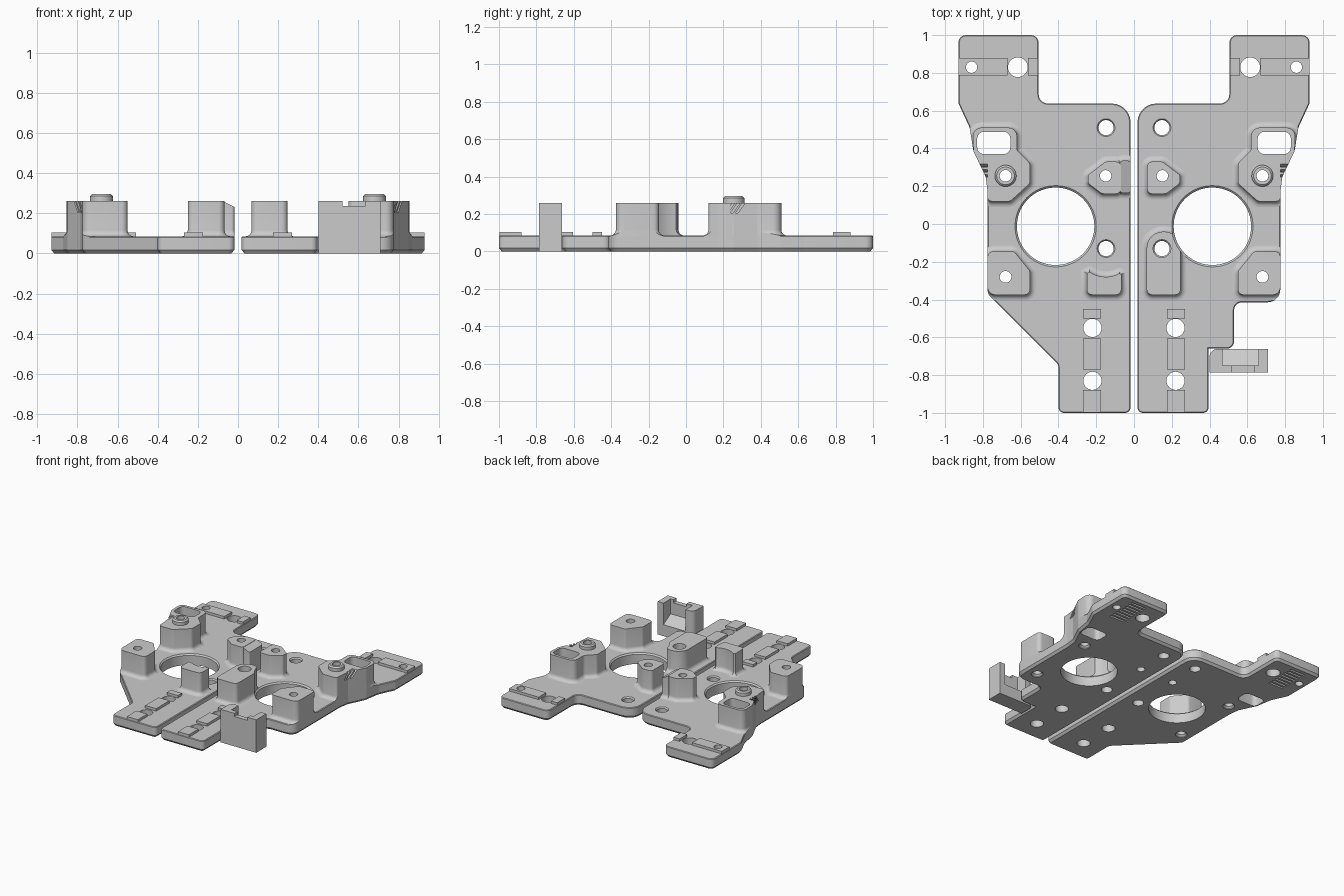
import bpy, bmesh, math
from mathutils import Vector, Matrix

if "Cube" in bpy.data.objects:
    bpy.data.objects.remove(bpy.data.objects["Cube"])

grey = bpy.data.materials.new("light grey plastic")
grey.use_nodes = True
grey.diffuse_color = (0.6, 0.6, 0.6, 1)
grey.node_tree.nodes["Principled BSDF"].inputs["Base Color"].default_value = (0.6, 0.6, 0.6, 1)

THICK, TOP, RAIL = 0.085, 0.26, 0.105


def outline(corners, off=0.0, steps=6):
    """Corners (x, y, radius), counter-clockwise, offset outward and rounded."""
    pts, out = [Vector(c[:2]) for c in corners], []
    for i, p in enumerate(pts):
        d0 = (p - pts[i - 1]).normalized()
        d1 = (pts[(i + 1) % len(pts)] - p).normalized()
        n0, n1 = Vector((d0.y, -d0.x)), Vector((d1.y, -d1.x))
        c = p + (n0 + n1) * (off / (1 + n0.dot(n1)))
        turn = math.atan2(d0.x * d1.y - d0.y * d1.x, d0.dot(d1))
        r, side = corners[i][2], math.copysign(1, turn)
        if r == 0:
            out.append(c)
            continue
        r = max(r + off * side, 0.002)
        start = c - d0 * r * math.tan(abs(turn) / 2)
        arm = n0 * r * side
        for k in range(steps + 1):
            out.append(start - arm + Matrix.Rotation(turn * k / steps, 2) @ arm)
    return out


def mirror(corners, side):
    c = [(x * side, y, r) for x, y, r in corners]
    area = sum(c[i - 1][0] * c[i][1] - c[i][0] * c[i - 1][1] for i in range(len(c)))
    return c if area > 0 else c[::-1]


def rect(x0, y0, x1, y1, r=0.0):
    return [(x0, y0, r), (x1, y0, r), (x1, y1, r), (x0, y1, r)]


def circle(x, y, r, n=40):
    return [(x + r * math.cos(math.tau * k / n), y + r * math.sin(math.tau * k / n), 0)
            for k in range(n)]


def add_prism(bm, corners, side, layers, top=None):
    """Stack of offset outlines; layers are (offset, z)."""
    loops = [[bm.verts.new((p.x, p.y, z)) for p in outline(mirror(corners, side), off)]
             for off, z in layers]
    if top:
        for v in loops[-1]:
            v.co.z = top(v.co)
    bm.faces.new(loops[0][::-1])
    bm.faces.new(loops[-1])
    for a, b in zip(loops, loops[1:]):
        for i in range(len(a)):
            bm.faces.new((a[i - 1], a[i], b[i], b[i - 1]))


def make(name, prisms, side):
    bm = bmesh.new()
    for args in prisms:
        add_prism(bm, args[0], side, *args[1:])
    mesh = bpy.data.meshes.new(name)
    bm.to_mesh(mesh)
    bm.free()
    mesh.materials.append(grey)
    ob = bpy.data.objects.new(name, mesh)
    bpy.context.collection.objects.link(ob)
    return ob


def boolean(ob, cutter, mode):
    bpy.context.view_layer.objects.active = ob
    m = ob.modifiers.new("cut", "BOOLEAN")
    m.operation, m.object, m.solver = mode, cutter, "EXACT"
    bpy.ops.object.modifier_apply(modifier=m.name)


def straight(z0, z1):
    return [(0, z0), (0, z1)]


# Post section: a fillet at the foot, then a straight wall
FOOT = 0.03
POST = [(FOOT, 0.05)] + [
    (FOOT * (1 - math.sin(a)), THICK + FOOT * (1 - math.cos(a)))
    for a in (math.pi / 2 * k / 5 for k in range(6))] + [(0, TOP)]
THROUGH = straight(-0.1, 0.5)

# Outer edge shared by both plates
back_edge = [(0.775, 0.17, 0.05), (0.785, 0.25, 0.05), (0.85, 0.385, 0.05), (0.87, 0.51, 0.1),
             (0.93, 0.64, 0.05), (0.93, 1, 0.04), (0.505, 1, 0.04), (0.505, 0.638, 0.05),
             (0.018, 0.638, 0.1)]
plates = {
    -1: [(0.018, -1, 0.03), (0.4, -1, 0.03), (0.4, -0.745, 0.04), (0.775, -0.37, 0.05)] + back_edge,
    1: [(0.018, -1, 0.03), (0.395, -1, 0.03), (0.395, -0.66, 0), (0.53, -0.66, 0.04),
        (0.53, -0.415, 0.04), (0.775, -0.415, 0.07)] + back_edge}

# Post outlines
corner_post = [(0.775, -0.375, 0.04), (0.55, -0.375, 0.03), (0.55, -0.25, 0.03),
               (0.635, -0.145, 0.03), (0.775, -0.145, 0.03)]
slot_post = [(0.62, 0.51, 0.045), (0.855, 0.51, 0.045), (0.85, 0.385, 0.03), (0.785, 0.25, 0.03),
             (0.775, 0.12, 0.025), (0.655, 0.12, 0.03), (0.55, 0.215, 0.03), (0.55, 0.32, 0.03),
             (0.62, 0.39, 0.03)]
inner_post = [(0.07, 0.16, 0.025), (0.17, 0.16, 0.03), (0.243, 0.215, 0.02), (0.243, 0.26, 0.02),
              (0.15, 0.33, 0.03), (0.07, 0.33, 0.025)]
tall_post = [(0.067, -0.375, 0.03), (0.247, -0.375, 0.03), (0.247, -0.04, 0.088),
             (0.067, -0.04, 0.088)]
scooped_post = [(0.067, -0.375, 0.03), (0.25, -0.375, 0.03), (0.25, -0.26, 0)] + [
    (0.15 + 0.15 * math.cos(a), -0.13 + 0.15 * math.sin(a), 0)
    for a in (math.radians(-55 - 8 * k) for k in range(9))] + [(0.067, -0.267, 0)]

for side, word in ((-1, "right"), (1, "left")):
    # Cutters for this half
    sink = [(0.012, -0.1), (0.012, 0.005), (0, 0.017), (0, 0.4)]
    rim = [(0, -0.1), (0, THICK - 0.01), (0.01, THICK), (0.01, 0.5)]
    holes = [(circle(0.415, -0.012, 0.205, 72), rim),
             (rect(0.655, 0.37, 0.83, 0.488, 0.035), THROUGH)]
    for x, y, r in ((0.22, -0.55, 0.048), (0.22, -0.83, 0.048), (0.615, 0.83, 0.052),
                    (0.86, 0.83, 0.03), (0.15, 0.255, 0.03)):
        holes.append((circle(x, y, r), THROUGH))
    for y in (0.51, -0.13):
        holes.append((circle(0.148, y, 0.04), [(0, -0.1), (0, THICK - 0.01), (0.007, THICK), (0.007, 0.5)]))
    for y in (0.255, -0.28):
        holes.append((circle(0.68, y, 0.031), sink))
    cutter = make("hole_cutter", holes, side)
    # Grip grooves under the arm
    grooves = make("groove_cutter", [
        (rect(0.685, y, 0.815, y + 0.016), straight(-0.05, 0.015))
        for y in (0.7 + 0.034 * k for k in range(8))], side)
    bounds = make("edge_cutter", [(plates[side], THROUGH)], side)

    plate = make(word + "_plate", [(plates[side], [(-0.015, 0), (0, 0.018), (0, THICK - 0.005), (-0.005, THICK)])], side)
    boolean(plate, cutter, "DIFFERENCE")
    boolean(plate, grooves, "DIFFERENCE")

    # Posts, trimmed to the plate edge
    posts = {"corner_post": corner_post, "slot_post": slot_post, "inner_post": inner_post,
             "tall_post" if side > 0 else "scooped_post": tall_post if side > 0 else scooped_post}
    parts = [plate]
    for name, shape in posts.items():
        ob = make(word + "_" + name, [(shape, POST)], side)
        boolean(ob, bounds, "INTERSECT")
        boolean(ob, cutter, "DIFFERENCE")
        parts.append(ob)
        # Slanted slits on the outer wall
        if name == "slot_post":
            slits = make("slit_cutter", [
                (rect(0.775, y, 0.83, y + 0.014), straight(0.205, 0.3)) for y in (0.21, 0.237, 0.264)], side)
            for v in slits.data.vertices:
                v.co.y += (v.co.z - 0.205) * 0.7
            slits.data.update()
            boolean(ob, slits, "DIFFERENCE")
            bpy.data.objects.remove(slits)
    if side < 0:
        wedge = make("sloped_lug", [(rect(0.018, 0.165, 0.075, 0.335, 0.015), POST,
                                     lambda c: TOP - 0.5 * (0.075 - abs(c.x)))], side)
        boolean(wedge, bounds, "INTERSECT")
        parts.append(wedge)

    # Pin collar
    collar = make(word + "_pin_collar", [(circle(0.68, 0.255, 0.057),
                  [(0, 0.25), (0, 0.285), (-0.01, 0.295)])], side)
    # Raised rails, interrupted around the screw holes
    step = straight(0.05, RAIL)
    front_rail = make(word + "_front_rail", [
        (rect(0.175, a, 0.27, b), step) for a, b in ((-0.998, -0.88), (-0.77, -0.605), (-0.5, -0.45))], side)
    arm_rail = make(word + "_arm_rail", [
        (rect(a, 0.785, b, 0.88), step) for a, b in ((0.507, 0.56), (0.67, 0.928))], side)
    boolean(collar, cutter, "DIFFERENCE")
    boolean(arm_rail, cutter, "DIFFERENCE")
    parts += [collar, front_rail, arm_rail]

    # Open bracket on the left plate
    if side > 0:
        tall = straight(0, TOP)
        parts.append(make("bracket_wall", [
            (rect(0.4, -0.787, 0.52, -0.75), tall), (rect(0.52, -0.787, 0.635, -0.75), straight(0, 0.235)),
            (rect(0.635, -0.787, 0.71, -0.75), tall)], side))
        parts.append(make("bracket_cheeks", [
            ([(0.4, -0.75, 0), (0.468, -0.75, 0), (0.468, -0.662, 0), (0.4, -0.662, 0.04)], tall),
            (rect(0.66, -0.75, 0.71, -0.662), tall)], side))
        parts.append(make("bracket_floor", [
            (rect(0.468, -0.75, 0.66, -0.662), straight(0, 0.1), lambda c: 0.09 - 0.6 * (c.y + 0.662))], side))

    for helper in (cutter, grooves, bounds):
        bpy.data.objects.remove(helper)

    # Smooth curved walls, keep edges sharp
    bpy.ops.object.select_all(action="DESELECT")
    for ob in parts:
        ob.select_set(True)
    bpy.context.view_layer.objects.active = plate
    bpy.ops.object.shade_smooth_by_angle(angle=math.radians(25))
